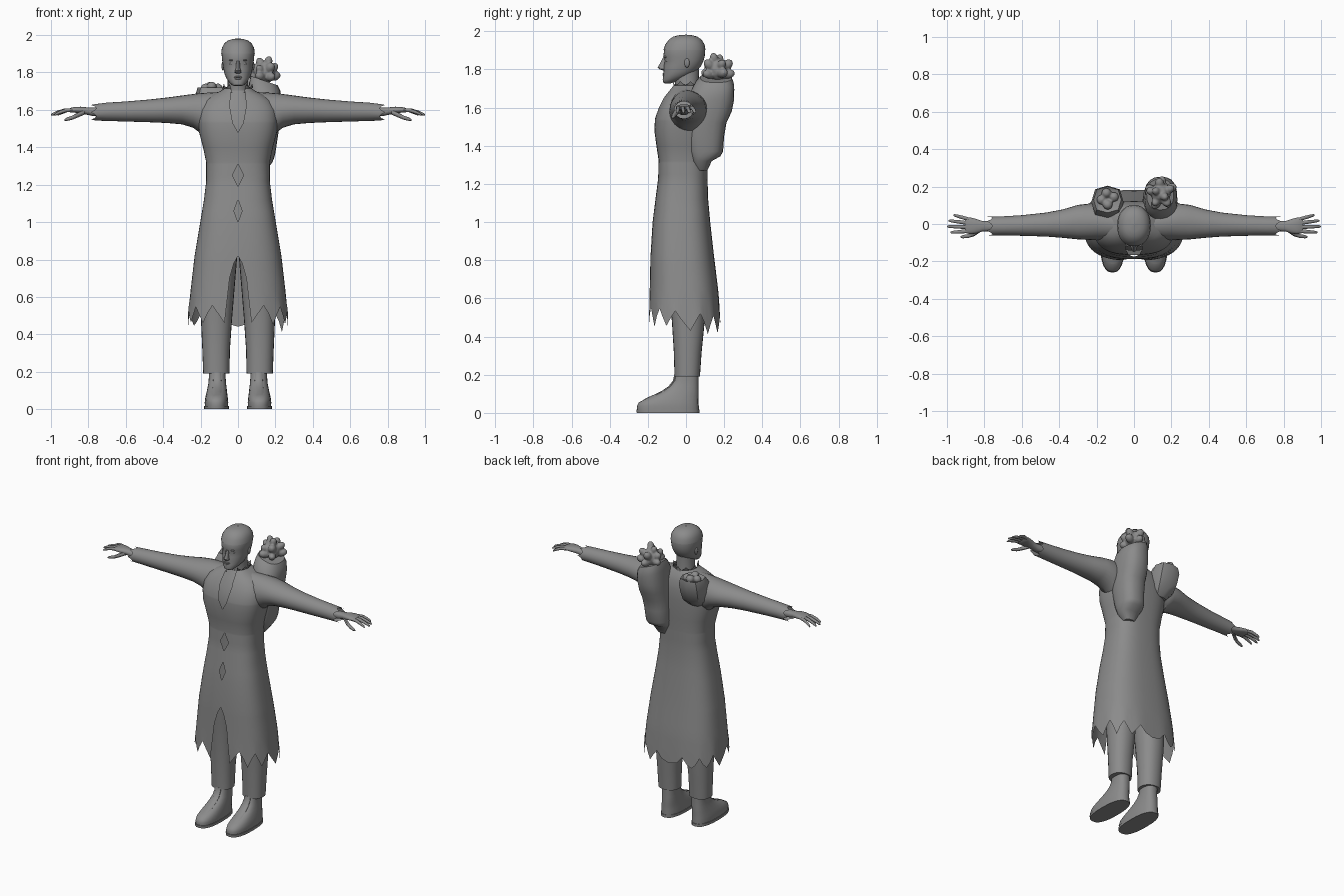
import bpy, bmesh, math, random
from mathutils import Vector, Matrix

random.seed(4)
cloth = bpy.data.materials.new("dark_grey")
cloth.diffuse_color = (.26, .26, .26, 1)


def finish(bm, name, mirror=False, angle=40):
    bmesh.ops.remove_doubles(bm, verts=bm.verts, dist=0.0004)
    bmesh.ops.recalc_face_normals(bm, faces=bm.faces)
    me = bpy.data.meshes.new(name)
    bm.to_mesh(me)
    bm.free()
    me.materials.append(cloth)
    ob = bpy.data.objects.new(name, me)
    bpy.context.collection.objects.link(ob)
    if mirror:
        ob.modifiers.new("mirror", 'MIRROR').use_axis[0] = True
    bpy.ops.object.select_all(action='DESELECT')
    ob.select_set(True)
    bpy.context.view_layer.objects.active = ob
    bpy.ops.object.shade_smooth_by_angle(angle=math.radians(angle))
    return ob


def interp(table, t):
    """Linear lookup in rows (t, a, b, ...) sorted by rising t."""
    for r, s in zip(table, table[1:]):
        if t <= s[0]:
            f = max(0, (t - r[0]) / (s[0] - r[0]))
            return [a + (b - a) * f for a, b in zip(r[1:], s[1:])]
    return list(table[-1][1:])


def shell(name, rings, n=24, p=1.0, gaps=None, hem=None, along='Z', fill=True, mirror=False):
    """Loft rings (t, centre, half width, low, high); gaps open the front, hem shifts the last ring."""
    bm = bmesh.new()
    rows = []
    for i, (t, c, w, lo, hi) in enumerate(rings):
        g = interp(gaps, t)[0] if gaps else 0
        a0 = math.asin(min(1, g / w) ** (1 / p))
        row = []
        for k in range(n + 1):
            a = a0 + (2 * math.pi - 2 * a0) * k / n
            s, q = math.sin(a), math.cos(a)
            u = c + w * math.copysign(abs(s) ** p if abs(s) > 1e-6 else 0, s)
            v = (lo + hi) / 2 - (hi - lo) / 2 * math.copysign(abs(q) ** p, q)
            h = t + (hem(k) if hem and i == len(rings) - 1 else 0)
            row.append(bm.verts.new((u, v, h) if along == 'Z' else (h, u, v)))
        rows.append(row)
    for r, s in zip(rows, rows[1:]):
        for k in range(n):
            bm.faces.new((r[k], r[k + 1], s[k + 1], s[k]))
    if fill:
        bmesh.ops.remove_doubles(bm, verts=bm.verts, dist=0.0004)
        bmesh.ops.holes_fill(bm, edges=bm.edges, sides=0)
    return finish(bm, name, mirror)


def blobs(name, items, mirror=False, sub=2, voxel=0):
    """Ellipsoids (centre, radii, direction) in one object, fused when voxel is set."""
    bm = bmesh.new()
    for loc, rad, d in items:
        rot = Vector(d).to_track_quat('Z', 'Y').to_matrix().to_4x4()
        m = Matrix.Translation(loc) @ rot @ Matrix.Diagonal((*rad, 1))
        bmesh.ops.create_icosphere(bm, subdivisions=sub, radius=1, matrix=m)
    ob = finish(bm, name, mirror, 60)
    if voxel:
        rm = ob.modifiers.new("fuse", 'REMESH')
        rm.mode, rm.voxel_size, rm.use_smooth_shade = 'VOXEL', voxel, True
        sm = ob.modifiers.new("soften", 'SMOOTH')
        sm.factor, sm.iterations = .5, 3
    return ob


# Long coat: profile (z, half width, front y, back y) and front opening (z, half gap)
coat = [(0.50, .268, -.196, .182), (0.65, .252, -.191, .168), (0.82, .232, -.186, .147),
        (1.0, .202, -.175, .127), (1.12, .182, -.160, .116), (1.22, .170, -.147, .113),
        (1.32, .170, -.143, .114), (1.40, .187, -.155, .118), (1.48, .208, -.166, .122),
        (1.54, .213, -.163, .122), (1.60, .208, -.143, .120), (1.65, .180, -.118, .110),
        (1.68, .140, -.095, .098), (1.70, .095, -.080, .085), (1.715, .072, -.070, .075)]
gaps = [(0.50, .072), (0.60, .056), (0.70, .045), (0.78, .022), (0.82, 0), (1.0, 0), (1.06, .022),
        (1.12, 0), (1.19, 0), (1.25, .03), (1.31, 0), (1.48, 0), (1.53, .028), (1.62, .044), (1.72, .036)]
levels = sorted({r[0] for r in coat} | {g[0] for g in gaps[:-1]}, reverse=True)
teeth = [random.uniform(-.05, .0) for _ in range(13)]


def coat_hem(k):
    back = .5 - .5 * math.cos(2 * math.pi * k / 48)
    return (teeth[k // 4] if k % 4 == 0 else .012 + .043 * (k % 4 == 2)) - .055 * back


rings = []
for z in levels:
    w, lo, hi = interp(coat, z)
    rings.append((z, 0, w, lo, hi))
shell("coat_body", rings, 48, .74, gaps, coat_hem, fill=False)

# Ragged stand-up collar
shell("collar", [(1.69, 0, .088, -.082, .085), (1.715, 0, .074, -.076, .078), (1.725, 0, .080, -.085, .085)],
      32, 1, [(1.69, .03), (1.73, .045)], lambda k: .014 * (k % 4 == 0) - .006 * (k % 4 == 2), fill=False)

# Undershirt seen through the coat openings
shell("undershirt", [(.95, 0, .15, -.14, .10), (1.25, 0, .145, -.125, .095), (1.50, 0, .17, -.142, .10),
                     (1.60, 0, .15, -.122, .09), (1.67, 0, .08, -.08, .075), (1.705, 0, .06, -.058, .065)], 32, .85)

# Sleeves with ragged cuffs, then the hands
shell("sleeve", [(.10, .00, .085, 1.50, 1.695), (.20, .010, .097, 1.475, 1.690), (.24, .012, .097, 1.505, 1.685),
                 (.30, .010, .092, 1.523, 1.677), (.38, .002, .076, 1.530, 1.666), (.47, -.003, .064, 1.534, 1.656),
                 (.60, -.008, .055, 1.538, 1.645), (.70, -.010, .051, 1.541, 1.639), (.765, -.011, .050, 1.543, 1.632)],
      24, 1, hem=lambda k: .022 * (k % 4 == 2) - .008 * (k % 4 == 0), along='X', fill=False, mirror=True)
shell("palm", [(.70, -.012, .030, 1.56, 1.615), (.78, -.012, .028, 1.568, 1.612), (.81, -.012, .028, 1.575, 1.614),
               (.84, -.012, .038, 1.58, 1.617), (.87, -.010, .044, 1.585, 1.616), (.895, -.008, .043, 1.585, 1.611),
               (.903, -.008, .036, 1.591, 1.607)], 16, .85, along='X', mirror=True)
for i, (y0, y1, tip) in enumerate([(.026, .048, .965), (.005, .018, .992), (-.017, -.013, 1.0), (-.038, -.045, .982)]):
    rows = []
    for f, r, drop in [(0, .010, 0), (.35, .0105, .001), (.7, .009, .012), (.93, .007, .022), (1, .003, .026)]:
        z = 1.599 - drop
        rows.append((.885 + (tip - .885) * f, y0 + (y1 - y0) * f, r, z - r, z + r))
    shell("finger_%d" % i, rows, 10, along='X', mirror=True)
shell("thumb", [(.82, -.03, .013, 1.575, 1.602), (.855, -.053, .013, 1.560, 1.587), (.885, -.064, .011, 1.548, 1.570),
                (.915, -.068, .009, 1.541, 1.559), (.928, -.069, .004, 1.542, 1.550)], 10, along='X', mirror=True)

# Trousers and boots
shell("trouser_leg", [(.19, .116, .070, -.060, .073), (.32, .117, .074, -.064, .082), (.48, .115, .083, -.074, .098),
                      (.65, .110, .092, -.09, .105), (.82, .102, .098, -.11, .105), (1.0, .08, .08, -.12, .10)],
      24, .9, mirror=True)
shell("boot", [(.012, .115, .062, -.255, .067), (.035, .115, .063, -.258, .067), (.055, .115, .061, -.248, .066),
               (.075, .114, .058, -.210, .066), (.095, .113, .054, -.163, .066), (.115, .112, .051, -.121, .066),
               (.14, .111, .047, -.085, .065), (.17, .111, .045, -.062, .065), (.23, .111, .046, -.050, .065)],
      24, .8, mirror=True)
shell("boot_sole", [(0, .115, .066, -.258, .070), (.018, .115, .066, -.260, .070)], 24, .8, mirror=True)
shell("boot_tongue", [(.075, .113, .026, -.215, -.10), (.095, .113, .026, -.169, -.10), (.115, .112, .025, -.127, -.06),
                      (.14, .111, .024, -.091, -.04), (.17, .111, .022, -.068, -.03), (.20, .111, .022, -.062, -.02)],
      12, .6, mirror=True)

# Neck and head
shell("neck", [(1.62, 0, .085, -.07, .08), (1.68, 0, .062, -.055, .070), (1.72, 0, .055, -.056, .066),
               (1.80, 0, .055, -.07, .068)], 24)
skull = [(1.727, 0, .018, -.112, -.082), (1.733, 0, .032, -.120, -.060), (1.748, 0, .047, -.122, -.020),
         (1.768, 0, .062, -.119, .025), (1.79, 0, .071, -.117, .056), (1.82, 0, .078, -.116, .080),
         (1.845, 0, .082, -.111, .092), (1.868, 0, .085, -.119, .098), (1.90, 0, .088, -.115, .101),
         (1.93, 0, .084, -.104, .096), (1.955, 0, .070, -.085, .080), (1.97, 0, .050, -.062, .058),
         (1.977, 0, .026, -.036, .032)]
shell("head", skull, 32, .92)
# Close-fitting cap: proud at the forehead, flush at the back
cap = [(z + .002, c, w + .002, lo - .004, hi + .001) for z, c, w, lo, hi in skull[8:]][::-1]
shell("skull_cap", [(1.982, 0, .003, -.003, .003)] + cap, 32, .92, fill=False)
shell("nose", [(1.795, 0, .012, -.122, -.10), (1.802, 0, .018, -.140, -.10), (1.811, 0, .015, -.149, -.10),
               (1.83, 0, .010, -.137, -.10), (1.862, 0, .009, -.121, -.10)], 12)
blobs("lips", [((0, -.116, 1.776), (.024, .007, .005), (0, 0, 1)), ((0, -.115, 1.767), (.020, .007, .006), (0, 0, 1))])
blobs("eye", [((.034, -.093, 1.847), (.014, .012, .007), (0, 0, 1))], True)
blobs("brow", [((.036, -.097, 1.866), (.024, .012, .006), (.1, 0, 1))], True)
blobs("ear", [((.080, .005, 1.835), (.008, .014, .026), (0, 0, 1))], True)

# Growths on the back: a tall one behind the left shoulder, a small one behind the right
tall = shell("tall_growth",
             [(1.27, .11, .035, .05, .112), (1.32, .118, .066, .03, .135), (1.345, .12, .074, .02, .180),
              (1.37, .122, .078, .01, .194), (1.45, .128, .084, 0, .200), (1.52, .134, .088, 0, .212),
              (1.58, .138, .090, 0, .240), (1.64, .142, .090, .01, .252), (1.70, .144, .087, .03, .253),
              (1.735, .144, .083, .05, .250), (1.76, .140, .072, .075, .240)], 20, .8)
# The rim of the tall growth slopes down towards the shoulder
for v in tall.data.vertices:
    if v.co.z > 1.69:
        v.co.z -= (v.co.x - .13) * .35
shell("small_growth", [(1.52, -.13, .045, .05, .115), (1.56, -.137, .076, .03, .160), (1.62, -.14, .084, .02, .188),
                       (1.68, -.142, .086, .03, .205), (1.72, -.142, .074, .06, .200), (1.71, -.142, .055, .085, .178)],
      8, .75)
knobs = [((.143, .165, 1.80), (.055, .058, .062), (0, 0, 1))]
for lvl, count, r, tilt in [(1.772, 5, .058, .25), (1.815, 5, .050, .8), (1.862, 2, .026, 2.6)]:
    for i in range(count):
        a = 2 * math.pi * (i + random.uniform(-.15, .15)) / count + lvl * 30
        d = Vector((math.cos(a), math.sin(a), tilt))
        s = random.uniform(.022, .027)
        knobs.append(((.143 + r * d.x, .165 + r * d.y, lvl + random.uniform(-.012, .012)), (s, s, s * 1.4), d))
blobs("tall_growth_knobs", knobs, voxel=.006)
blobs("small_growth_knobs", [((-.14 + .034 * math.cos(a), .135 + .032 * math.sin(a), 1.715 + .010 * (i % 2)),
                              (.027, .027, .027), (0, 0, 1)) for i, a in enumerate([.3, 1.8, 3.3, 4.7])], voxel=.006)
